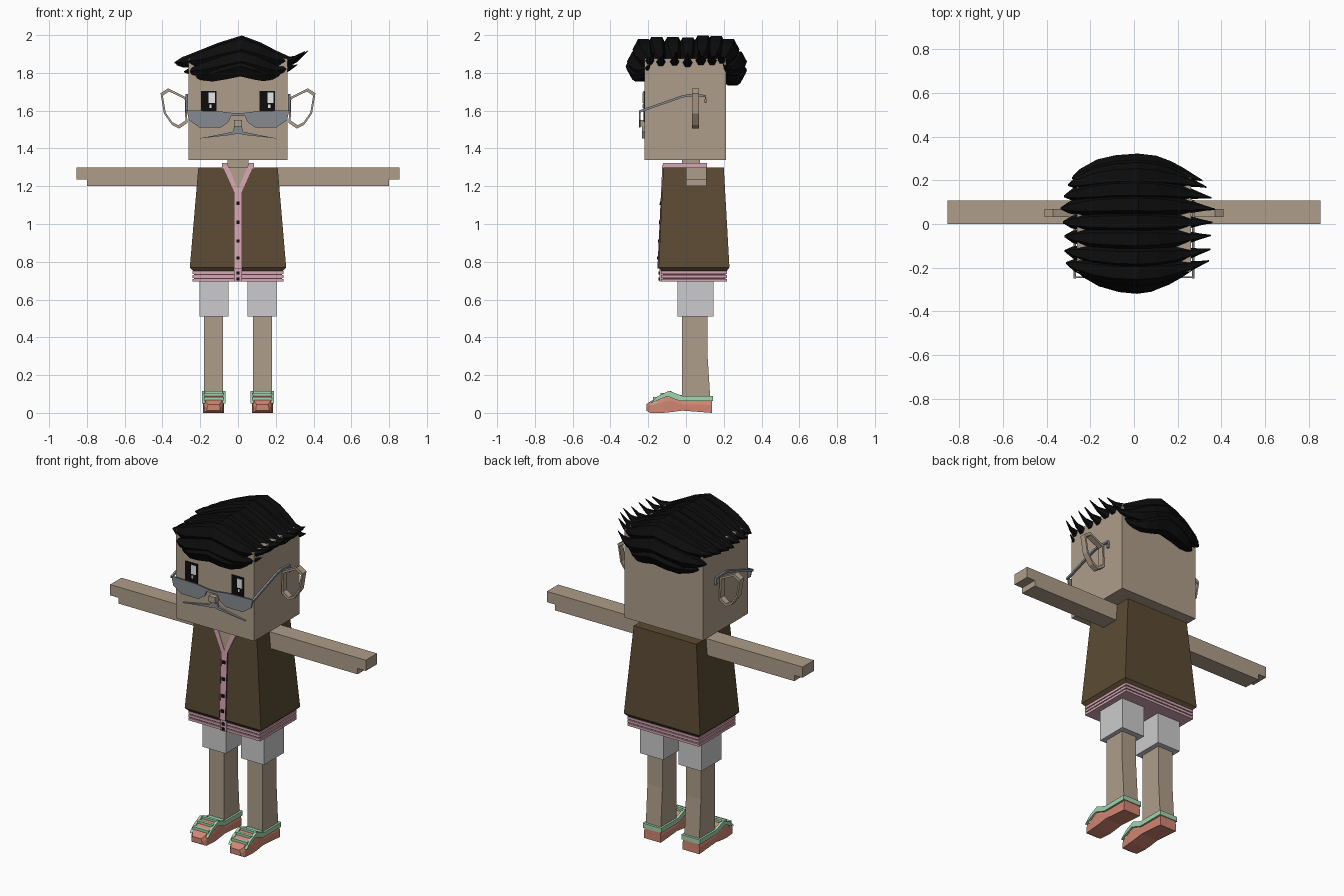
import bpy, bmesh, random
from mathutils import Vector

random.seed(4)
cube = bpy.data.objects.get("Cube")
if cube:
    bpy.data.objects.remove(cube, do_unlink=True)


def material(name, r, g, b):
    m = bpy.data.materials.new(name)
    m.use_nodes = True
    m.diffuse_color = (r, g, b, 1)
    m.node_tree.nodes["Principled BSDF"].inputs["Base Color"].default_value = (r, g, b, 1)
    return m


SKIN = material("skin", .43, .34, .255)
BROWN = material("brown_cloth", .105, .07, .034)
PINK = material("pink_trim", .66, .38, .45)
MAUVE = material("dark_mauve", .10, .045, .055)
GREY = material("light_grey_cloth", .6, .6, .61)
CORAL = material("coral_rubber", .64, .24, .17)
MINT = material("mint_trim", .36, .66, .42)
BLACK = material("black", .004, .004, .004)
STEEL = material("steel_grey", .24, .26, .285)
WHITE = material("white", .8, .8, .8)


def loft(name, rings, mat, closed=False):
    """Skin a list of equal-length point rings; cap the ends unless closed."""
    bm = bmesh.new()
    loops = [[bm.verts.new(p) for p in ring] for ring in rings]
    n = len(loops[0])
    pairs = list(zip(loops, loops[1:]))
    if closed:
        pairs.append((loops[-1], loops[0]))
    else:
        bm.faces.new(loops[0])
        bm.faces.new(loops[-1])
    for a, b in pairs:
        for i in range(n):
            j = (i + 1) % n
            bm.faces.new((a[i], a[j], b[j], b[i]))
    bmesh.ops.recalc_face_normals(bm, faces=bm.faces)
    me = bpy.data.meshes.new(name)
    bm.to_mesh(me)
    bm.free()
    me.materials.append(mat)
    ob = bpy.data.objects.new(name, me)
    bpy.context.collection.objects.link(ob)
    return ob


def rect(x0, x1, y0, y1, z):
    return [(x0, y0, z), (x1, y0, z), (x1, y1, z), (x0, y1, z)]


def box(name, x0, x1, y0, y1, z0, z1, mat):
    return loft(name, [rect(x0, x1, y0, y1, z0), rect(x0, x1, y0, y1, z1)], mat)


def prism_y(name, pts, y0, y1, mat):
    return loft(name, [[(x, y, z) for x, z in pts] for y in (y0, y1)], mat)


def prism_x(name, pts, x0, x1, mat):
    return loft(name, [[(x, y, z) for y, z in pts] for x in (x0, x1)], mat)


def jacket_plate(name, pts, lift, mat):
    """Thin plate lying on the sloping jacket front."""
    def front(z):
        return -.12 - .025 * (1.30 - z) / .53
    return loft(name, [[(x, front(z) - d, z) for x, z in pts] for d in (lift, lift - .008)], mat)


def rod(name, pts, r, mat):
    """Square rod through points lying in a plane of constant x."""
    rings = []
    for i, p in enumerate(pts):
        a, b = Vector(pts[max(i - 1, 0)]), Vector(pts[min(i + 1, len(pts) - 1)])
        t = (b - a).normalized()
        n, c, q = Vector((0, -t.z, t.y)) * r, Vector((r, 0, 0)), Vector(p)
        rings.append([q + n + c, q + n - c, q - n - c, q - n + c])
    return loft(name, rings, mat)


# Head and neck
box("head", -.262, .262, -.22, .212, 1.34, 1.875, SKIN)
box("neck", -.055, .055, -.02, .075, 1.27, 1.36, SKIN)

# Jacket body with striped hem
loft("jacket", [rect(-w, w, y0, y1, z) for z, w, y0, y1 in (
    (.75, .235, -.13, .215), (.77, .255, -.145, .23), (1.30, .21, -.12, .20))], BROWN)
box("hem_core", -.232, .232, -.125, .21, .70, .752, MAUVE)
for i in range(3):
    z = .695 + i * .02
    box("hem_band", -.24, .24, -.132, .218, z, z + .015, PINK)

# Open neckline, collar, placket and buttons
jacket_plate("neck_opening", [(-.06, 1.30), (.06, 1.30), (0, 1.18)], .003, SKIN)
jacket_plate("placket", [(-.02, .765), (.02, .765), (.02, 1.19), (-.02, 1.19)], .004, PINK)
box("hem_placket", -.02, .02, -.14, -.13, .695, .765, PINK)
for s in (1, -1):
    jacket_plate("lapel", [(s * x, z) for x, z in (
        (.055, 1.315), (.085, 1.315), (.02, 1.17), (0, 1.18))], .006, PINK)
    box("collar_side", min(s * .055, s * .085), max(s * .055, s * .085), -.122, .11, 1.295, 1.322, PINK)
    jacket_plate("placket_edge", [(s * x, z) for x, z in (
        (.018, .765), (.022, .765), (.022, 1.17), (.018, 1.17))], .006, MAUVE)
box("collar_back", -.085, .085, .085, .11, 1.295, 1.322, PINK)
for z in (1.11, 1.01, .91, .82):
    jacket_plate("button", [(x * .009, z + h * .009) for x, h in (
        (-1, -1), (1, -1), (1, 1), (-1, 1))], .010, BLACK)
for z in (.74, .71):
    box("hem_button", -.009, .009, -.145, -.138, z - .008, z + .008, BLACK)

# Nose and glasses bridge
box("nose", -.022, .022, -.25, -.215, 1.515, 1.55, SKIN)
box("glasses_bridge", -.04, .04, -.25, -.242, 1.572, 1.588, STEEL)

for s in (1, -1):
    def flip(pts):
        return [(s * x, z) for x, z in pts]

    def side_box(name, x0, x1, *rest):
        return box(name, min(s * x0, s * x1), max(s * x0, s * x1), *rest)

    # Arm with a shorter lower step
    prism_y("arm", flip([(.2, 1.3), (.855, 1.3), (.855, 1.235), (.8, 1.235),
                         (.8, 1.2), (.2, 1.2)]), 0, .108, SKIN)

    # Eye, with highlights toward the same side on both eyes
    cx = s * .155
    box("eye", cx - .04, cx + .04, -.226, -.219, 1.54, 1.705, BLACK)
    box("eye_highlight", cx, cx + .033, -.229, -.222, 1.64, 1.695, WHITE)
    box("eye_spark", cx + .004, cx + .016, -.229, -.222, 1.615, 1.632, WHITE)

    # Glasses
    prism_y("lens", flip([(.03, 1.588), (.10, 1.597), (.272, 1.602), (.26, 1.55),
                          (.205, 1.512), (.09, 1.512), (.05, 1.54)]), -.248, -.240, STEEL)
    rod("glasses_temple", [(s * .272, y, z) for y, z in (
        (-.248, 1.595), (-.02, 1.675), (.02, 1.682), (.103, 1.678), (.103, 1.64))], .006, STEEL)

    # Moustache
    prism_y("moustache", flip([(0, 1.515), (.02, 1.515), (.028, 1.488), (.21, 1.452),
                               (.1, 1.468), (.205, 1.462), (.04, 1.474), (0, 1.485)][:4]
                              + [(.03, 1.472), (0, 1.48)]), -.232, -.219, STEEL)

    # Ear: open angular ring
    ring = [(.272, 1.67), (.37, 1.718), (.41, 1.692), (.392, 1.585),
            (.35, 1.525), (.312, 1.505), (.268, 1.535)]
    ix, iz = .335, 1.615
    loft("ear", [[(s * (ix + (x - ix) * k), y, iz + (z - iz) * k)
                  for k, y in ((1, .032), (1, .068), (.84, .068), (.84, .032))]
                 for x, z in ring], SKIN, closed=True)

    # Shorts leg and leg
    side_box("shorts_leg", .05, .205, -.045, .145, .51, .705, GREY)
    lx = s * .129
    loft("leg", [rect(lx - .05, lx + .05, -.02, y, z) for z, y in (
        (.05, .13), (.18, .122), (.32, .113), (.53, .113))], SKIN)

    # Shoe body
    loft("shoe", [[(lx - w, y, b), (lx + w, y, b), (lx + w, y, t * .6), (lx + w * .85, y, t),
                   (lx - w * .85, y, t), (lx - w, y, t * .6)] for y, w, t, b in (
        (-.21, .035, .045, .012), (-.19, .05, .06, 0), (-.12, .056, .098, 0),
        (-.08, .056, .106, .004), (-.02, .056, .075, .012), (.137, .056, .07, 0))], CORAL)
    # Shoe trim: side strips, heel strip, straps
    for e in (1, -1):
        x = lx + e * .054
        prism_x("shoe_side_trim", [(-.19, .05), (-.15, .088), (-.09, .117), (-.02, .09), (.14, .09),
                                   (.14, .062), (-.03, .062), (-.1, .088), (-.17, .058)],
                x - .008, x + .008, MINT)
    box("shoe_heel_trim", lx - .06, lx + .06, .128, .142, .062, .09, MINT)
    box("shoe_tongue", lx - .05, lx + .05, -.04, -.015, .07, .095, MINT)
    for y, z in ((-.165, .08), (-.125, .1), (-.085, .112)):
        box("shoe_strap", lx - .052, lx + .052, y - .009, y + .009, z - .03, z + .004, MINT)

# Hair: parallel tapered six-sided locks running across the head
LOCK = ((-.335, 1.855, .003, .004), (-.295, 1.862, .022, .028), (-.2, 1.88, .042, .05),
        (-.1, 1.912, .05, .055), (.02, 1.945, .054, .058), (.12, 1.912, .05, .055),
        (.2, 1.88, .04, .042), (.27, 1.866, .022, .026), (.32, 1.88, .012, .013),
        (.37, 1.918, .002, .003))


def hair_lock(y, top, arch, length):
    rings = []
    for x, z, h, w in LOCK:
        yy = y * (1 - .2 * (x / .33) ** 2)
        zz = top + arch * (z - 1.945)
        rings.append([(x * length, yy + w * a, zz + h * b) for a, b in (
            (1, 0), (.5, 1), (-.5, 1), (-1, 0), (-.5, -1), (.5, -1))])
    loft("hair_lock", rings, BLACK)


for y in (-.155, -.07, .01, .09, .16):
    hair_lock(y, 1.94 + random.uniform(-.008, .005), 1, random.uniform(.94, 1.02))
for y, top, arch, length in ((-.225, 1.925, .8, .93), (.225, 1.925, .8, .9), (-.255, 1.86, .6, .8),
                             (.265, 1.86, .6, .85), (-.262, 1.835, .6, .68), (.265, 1.815, .6, .7)):
    hair_lock(y, top, arch, length)
